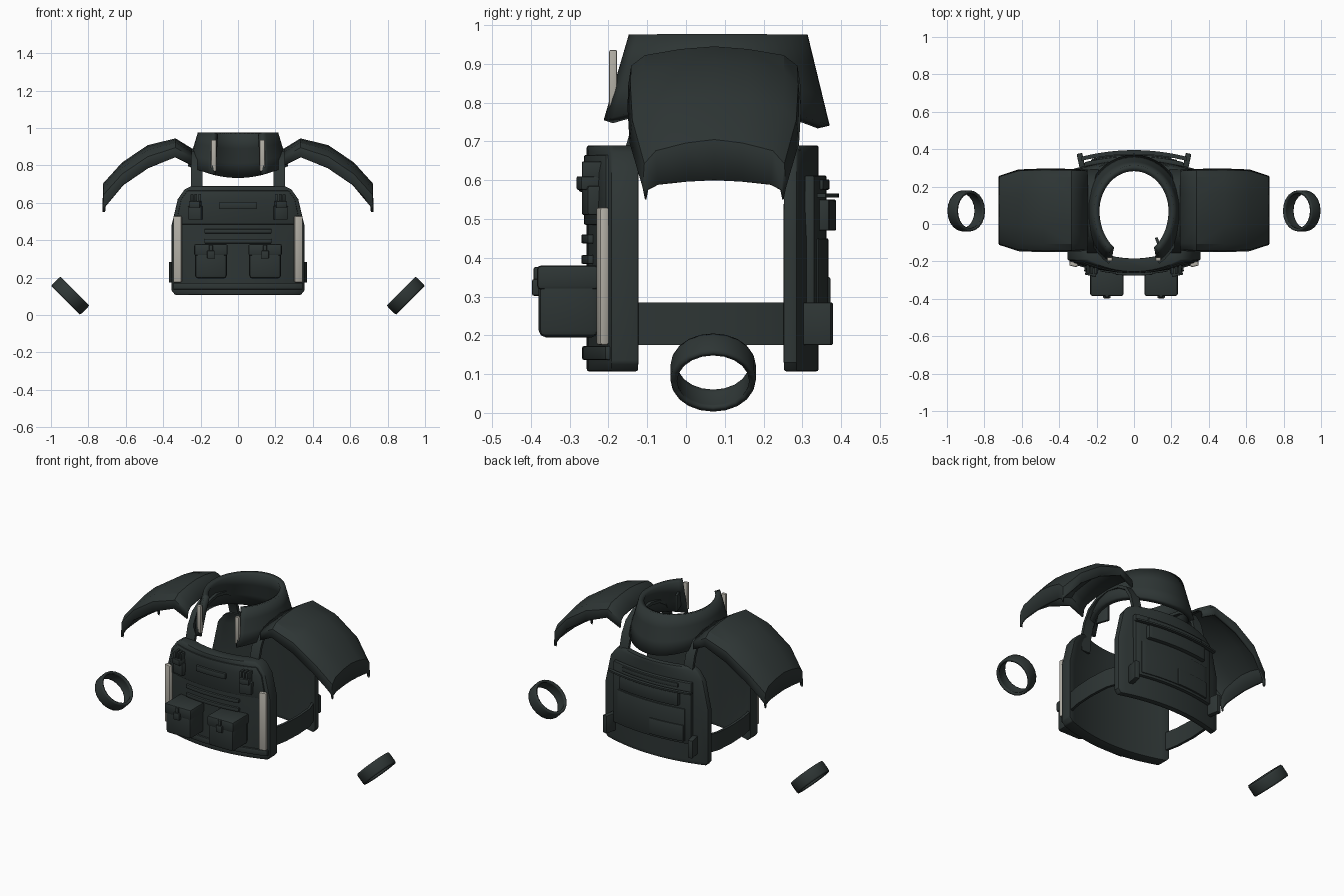
import bpy, bmesh
from math import sin, cos, pi, radians
from mathutils import Matrix, Vector

if "Cube" in bpy.data.objects:
    bpy.data.objects.remove(bpy.data.objects["Cube"], do_unlink=True)


def material(name, rgb):
    m = bpy.data.materials.new(name)
    m.use_nodes = True
    m.diffuse_color = (*rgb, 1)
    m.node_tree.nodes["Principled BSDF"].inputs["Base Color"].default_value = (*rgb, 1)
    return m


dark = material("dark green grey fabric", (0.027, 0.036, 0.035))
pale = material("pale grey strip", (0.45, 0.43, 0.38))
parts = []


def finish(name, bm, mat, bevel=0, thick=0):
    bmesh.ops.remove_doubles(bm, verts=bm.verts, dist=0.0005)
    bmesh.ops.recalc_face_normals(bm, faces=bm.faces)
    if bevel:
        sharp = [e for e in bm.edges if len(e.link_faces) == 2 and e.calc_face_angle() > 0.7]
        bmesh.ops.bevel(bm, geom=sharp, offset=bevel, segments=2, profile=0.5,
                        affect='EDGES', clamp_overlap=True)
    me = bpy.data.meshes.new(name)
    bm.to_mesh(me)
    bm.free()
    me.materials.append(mat)
    ob = bpy.data.objects.new(name, me)
    bpy.context.scene.collection.objects.link(ob)
    if thick:
        mod = ob.modifiers.new("thickness", 'SOLIDIFY')
        mod.thickness = thick
        mod.offset = 0
    parts.append(ob)


def loft(name, rows, ring=True, bevel=0, thick=0):
    """Skin equal rows of points; closed rings also get end caps."""
    bm = bmesh.new()
    vs = [[bm.verts.new(p) for p in row] for row in rows]
    n = len(rows[0])
    for a, b in zip(vs, vs[1:]):
        for i in range(n if ring else n - 1):
            j = (i + 1) % n
            bm.faces.new((a[i], a[j], b[j], b[i]))
    if ring:
        bm.faces.new(vs[0])
        bm.faces.new(vs[-1])
    finish(name, bm, dark, bevel, thick)


def box(name, x, y, z, mat=dark, bevel=0.005, turn=0):
    """Box from (low, high) ranges, turned about its own upright axis."""
    bm = bmesh.new()
    mid = Vector([(a + b) / 2 for a, b in (x, y, z)])
    size = [b - a for a, b in (x, y, z)]
    bmesh.ops.create_cube(bm, size=1, matrix=Matrix.Translation(mid)
                          @ Matrix.Rotation(turn, 4, 'Z') @ Matrix.Diagonal((*size, 1)))
    finish(name, bm, mat, bevel)


def front(x):
    return -0.256 + 0.5 * x * x


def back(x):
    return 0.342 - 0.45 * x * x


def shell(name, surface, width, outline, rise, thick, bevel=0.004, shift=0):
    """Curved plate whose section narrows in x by the (z, half width) outline."""
    out = -1 if surface is front else 1
    us = [width * (i / 8 - 1) for i in range(17)]
    rows = []
    for z, w in outline:
        face = [(shift + u * w / width, surface(shift + u) + out * rise, z) for u in us]
        rows.append(face + [(x, y - out * thick, z) for x, y, z in reversed(face)])
    loft(name, rows, bevel=bevel)


def panel(name, surface, half, lo, hi, rise, thick=0.025, bevel=0.004, shift=0):
    """Plain band of constant width on the front or back plate."""
    shell(name, surface, half, [(lo, half), (hi, half)], rise, thick, bevel, shift)


# Main plates
shell("front_plate", front, .355, [(.107, .335), (.13, .355), (.48, .355), (.62, .322),
                                   (.672, .285), (.69, .25)], 0, .072, .006)
shell("back_plate", back, .352, [(.107, .335), (.13, .352), (.45, .352), (.62, .315),
                                 (.672, .275), (.69, .24)], 0, .036, .006)

# Front details
shell("front_upper_flap", front, .335, [(.485, .332), (.62, .304), (.665, .27)], .007, .02)
panel("front_bottom_band", front, .345, .137, .172, .012)
panel("front_label_frame", front, .1, .57, .605, .02)
panel("front_webbing_upper", front, .18, .437, .46, .014)
panel("front_webbing_lower", front, .18, .384, .407, .014)

# Back details
panel("back_panel", back, .265, .235, .612, .02)
panel("back_label", back, .19, .575, .602, .028)
panel("back_flap", back, .2, .47, .55, .045, .035)
panel("back_flap_lip", back, .28, .555, .565, .053, .022, 0)
panel("back_lower_pocket", back, .23, .25, .45, .025)
panel("back_pocket_patch", back, .11, .25, .35, .03, shift=-.115)

# Paired parts
for side, s in (("left", 1), ("right", -1)):
    def span(a, b):
        return tuple(sorted((s * a, s * b)))

    # Pouches with lid and clasp
    box(side + "_pouch", span(.06, .23), (-.38, -.225), (.195, .37), bevel=.018)
    box(side + "_pouch_lid", span(.056, .234), (-.384, -.225), (.318, .38), bevel=.01)
    box(side + "_pouch_clasp", span(.125, .165), (-.397, -.375), (.302, .345))
    box(side + "_pouch_clasp_tip", span(.135, .155), (-.393, -.375), (.335, .376))

    # Shoulder buckles
    box(side + "_buckle_pad", span(.188, .262), (-.262, -.2), (.51, .585), turn=s * .22)
    box(side + "_buckle_body", span(.195, .255), (-.278, -.2), (.575, .61), turn=s * .22)
    for k in range(3):
        x = .197 + k * .021
        box(side + "_buckle_prong", span(x, x + .014), (-.268, -.2), (.605, .648), bevel=.003)

    # Pale strips on the chest and collar
    box(side + "_chest_strip", span(.301, .345), (-.227, -.203), (.175, .53), pale, .006, s * .25)
    box(side + "_collar_strip", span(.116, .144), (-.198, -.178), (.77, .936), pale, .004)

    # Shoulder strap arching from front to back
    path = [(-.155, .6), (-.148, .68), (-.125, .76), (-.085, .825), (-.02, .865), (.07, .882),
            (.16, .865), (.225, .825), (.263, .76), (.285, .68), (.288, .6)]
    rows = []
    for i, p in enumerate(path):
        q0, q1 = path[max(i - 1, 0)], path[min(i + 1, len(path) - 1)]
        t = Vector((q1[0] - q0[0], q1[1] - q0[1])).normalized() * .009
        rows.append([(s * x, p[0] - k * t.y, p[1] + k * t.x)
                     for x, k in ((.19, 1), (.25, 1), (.25, -1), (.19, -1))])
    loft(side + "_shoulder_strap", rows)

    # Waist band and its end tab
    band = [(.335, -.15), (.354, -.05), (.36, .07), (.352, .19), (.32, .28)]
    loft(side + "_waist_band", [[(s * (x + d), y, z) for d, z in
         ((-.008, .175), (.008, .175), (.008, .285), (-.008, .285))] for x, y in band])
    box(side + "_waist_tab", span(.268, .298), (.29, .378), (.175, .285), turn=-s * .2)

    # Shoulder guard: arched shell with turned-down rims
    half = [(0, 0), (.4, -.008), (.82, -.026), (.97, -.055), (1, -.11)]
    section = [(-y, z) for y, z in reversed(half[1:])] + half
    spine = [(.25, .885, .21, .75), (.335, .938, .215, .85), (.48, .902, .217, 1.05),
             (.615, .811, .212, 1.05), (.714, .702, .182, 1.1), (.717, .6, .177, .45)]
    loft(side + "_shoulder_guard",
         [[(s * x, .073 + w * y, z + d * k) for y, d in section] for x, z, w, k in spine],
         ring=False, thick=.014)

    # Arm ring, tilted
    tilt = Matrix.Translation((s * .897, .07, .104)) @ Matrix.Rotation(-s * pi / 4, 4, 'Y')
    loft(side + "_arm_ring",
         [[tilt @ Vector((r * cos(2 * pi * i / 20), r * sin(2 * pi * i / 20), h))
           for i in range(21)]
          for h, r in ((-.033, .1), (-.024, .103), (.024, .103), (.033, .1))],
         ring=False, thick=.015)

# Flared collar, open at the front
rows = []
for k in range(4):
    f = k / 3
    row = []
    for i in range(41):
        gap = radians(36 - 6 * f)
        a = gap + (2 * pi - 2 * gap) * i / 40
        ry = (.255 if cos(a) > 0 else .228) + .057 * f
        low = .792 - .055 * cos(a) ** 2
        row.append(((.2 + .053 * f) * sin(a), .07 - ry * cos(a), .972 + (low - .972) * f))
    rows.append(row)
loft("collar", rows, ring=False, thick=.032)
box("collar_inner_tab", (.125, .14), (-.15, -.07), (.8, .9), bevel=.003, turn=.35)

# Smooth shading with crisp edges
bpy.ops.object.select_all(action='DESELECT')
for ob in parts:
    ob.select_set(True)
bpy.context.view_layer.objects.active = parts[0]
bpy.ops.object.shade_smooth_by_angle(angle=radians(28))
